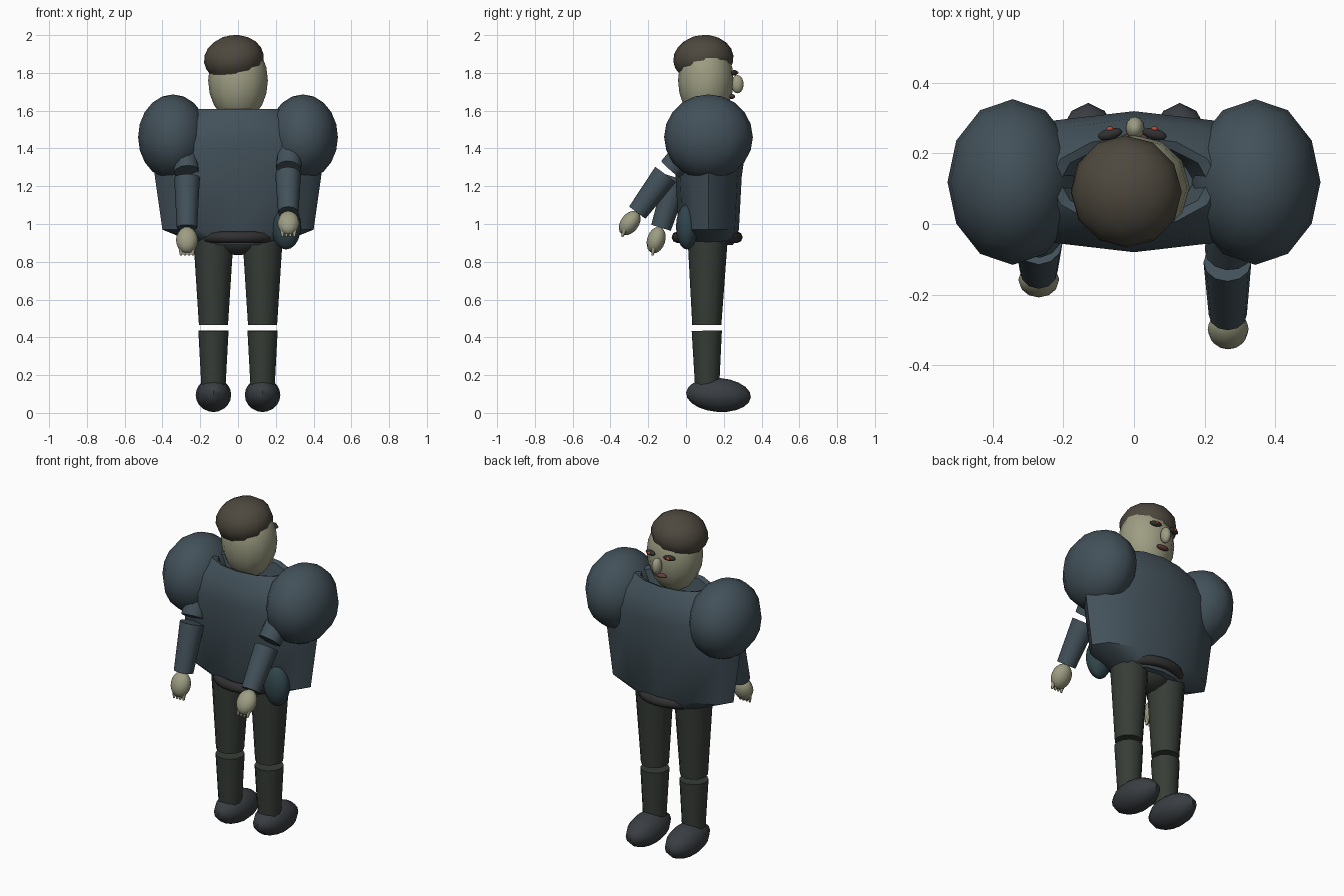
import bpy, bmesh, math
from mathutils import Vector, Matrix

if "Cube" in bpy.data.objects:
    bpy.data.objects.remove(bpy.data.objects["Cube"])


def material(name, r, g, b):
    m = bpy.data.materials.new(name)
    m.diffuse_color = (r, g, b, 1)
    m.use_nodes = True
    m.node_tree.nodes["Principled BSDF"].inputs["Base Color"].default_value = m.diffuse_color
    return m


COAT = material("coat", 0.055, 0.082, 0.10)
TROUSER = material("trouser", 0.038, 0.046, 0.038)
SHOE = material("shoe", 0.042, 0.048, 0.055)
SKIN = material("skin", 0.34, 0.34, 0.23)
HAIR = material("hair", 0.075, 0.065, 0.048)
DARK = material("dark", 0.03, 0.03, 0.03)
POUCH = material("pouch_teal", 0.03, 0.06, 0.07)
RED = material("red", 0.5, 0.06, 0.03)
LIP = material("lip", 0.12, 0.05, 0.045)


def finish(name, bm, mat, angle=50):
    bmesh.ops.recalc_face_normals(bm, faces=bm.faces)
    me = bpy.data.meshes.new(name)
    bm.to_mesh(me)
    bm.free()
    me.materials.append(mat)
    ob = bpy.data.objects.new(name, me)
    bpy.context.collection.objects.link(ob)
    bpy.ops.object.select_all(action='DESELECT')
    ob.select_set(True)
    bpy.context.view_layer.objects.active = ob
    bpy.ops.object.shade_smooth_by_angle(angle=math.radians(angle))
    return ob


def ball(name, c, r, mat, rot=(0, 0, 0), seg=12, rings=10, flat=None):
    bm = bmesh.new()
    bmesh.ops.create_uvsphere(bm, u_segments=seg, v_segments=rings, radius=1)
    if flat is not None:
        for v in bm.verts:
            v.co.z = max(v.co.z, flat)
    bmesh.ops.scale(bm, vec=r, verts=bm.verts)
    for axis, a in zip("XYZ", rot):
        bmesh.ops.rotate(bm, matrix=Matrix.Rotation(math.radians(a), 3, axis), verts=bm.verts)
    bmesh.ops.translate(bm, vec=c, verts=bm.verts)
    return finish(name, bm, mat)


def limb(name, a, b, ra, rb, mat, seg=12):
    a, b = Vector(a), Vector(b)
    d = b - a
    bm = bmesh.new()
    bmesh.ops.create_cone(bm, cap_ends=True, segments=seg, radius1=ra, radius2=rb, depth=d.length)
    q = d.to_track_quat('Z', 'Y').to_matrix()
    bmesh.ops.rotate(bm, matrix=q, verts=bm.verts)
    bmesh.ops.translate(bm, vec=(a + b) / 2, verts=bm.verts)
    return finish(name, bm, mat)


def lathe(name, rings, cy, mat, seg=12):
    bm = bmesh.new()
    loops = []
    for rx, ry, z in rings:
        loops.append([bm.verts.new((rx * math.cos(2 * math.pi * i / seg),
                                    cy + ry * math.sin(2 * math.pi * i / seg), z)) for i in range(seg)])
    for lo, hi in zip(loops, loops[1:]):
        for i in range(seg):
            j = (i + 1) % seg
            bm.faces.new((lo[i], lo[j], hi[j], hi[i]))
    bm.faces.new(loops[0])
    bm.faces.new(loops[-1])
    return finish(name, bm, mat, 35)


# Torso: twelve-sided barrel with a sunken neck opening
lathe("torso", [(0.20, 0.13, 0.89), (0.40, 0.16, 0.97), (0.44, 0.175, 1.25),
                (0.46, 0.20, 1.43), (0.36, 0.18, 1.54), (0.24, 0.13, 1.61),
                (0.21, 0.105, 1.60), (0.17, 0.08, 1.50)], 0.12, COAT)

# Belt ring and hips
belt = bmesh.new()
N, M = 24, 8
grid = [[belt.verts.new(((0.168 + 0.028 * math.cos(t)) * math.cos(p) * 1.08,
                         0.112 + (0.16 + 0.028 * math.cos(t)) * math.sin(p),
                         0.93 + 0.03 * math.sin(t)))
         for t in (2 * math.pi * j / M for j in range(M))]
        for p in (2 * math.pi * i / N for i in range(N))]
for i in range(N):
    for j in range(M):
        belt.faces.new((grid[i][j], grid[(i + 1) % N][j],
                        grid[(i + 1) % N][(j + 1) % M], grid[i][(j + 1) % M]))
finish("belt", belt, DARK)
ball("hips", (0, 0.115, 0.925), (0.15, 0.11, 0.09), TROUSER)
ball("pouch", (0.255, 0.005, 0.985), (0.078, 0.058, 0.12), POUCH)

# Legs, shoes and puffed shoulders on both sides
for s, side in ((-1, "left"), (1, "right")):
    x = 0.13 * s
    limb(side + "_thigh", (x, 0.115, 0.95), (x, 0.11, 0.465), 0.108, 0.077, TROUSER)
    limb(side + "_shin", (x, 0.11, 0.435), (x, 0.112, 0.12), 0.08, 0.063, TROUSER)
    ball(side + "_shoe", (x, 0.172, 0.095), (0.094, 0.172, 0.09), SHOE, (-4, 0, 0))
    ball(side + "_shoulder_puff", (0.344 * s, 0.119, 1.46), (0.185, 0.235, 0.226), COAT)

# Arms: upper arm, forearm, hand and fingers for each pose
poses = (("left", (-0.29, 0.09, 1.48), (-0.272, -0.04, 1.275), (-0.27, -0.05, 1.245),
          (-0.27, -0.132, 0.98), (-0.27, -0.158, 0.915)),
         ("right", (0.285, 0.09, 1.48), (0.267, -0.082, 1.29), (0.265, -0.108, 1.262),
          (0.266, -0.258, 1.06), (0.267, -0.298, 1.005)))
for side, shoulder, elbow, elbow2, wrist, palm in poses:
    limb(side + "_upper_arm", shoulder, elbow, 0.075, 0.066, COAT)
    limb(side + "_forearm", elbow2, wrist, 0.068, 0.054, COAT)
    d = (Vector(wrist) - Vector(elbow2)).normalized()
    tilt = math.degrees(math.atan2(d.y, -d.z))
    ball(side + "_hand", palm, (0.058, 0.048, 0.072), SKIN, (tilt, 0, 0))
    for k in range(4):
        base = Vector(palm) + d * 0.045 + Vector(((k - 1.5) * 0.021, 0, 0))
        limb(f"{side}_finger_{k + 1}", base, base + d * 0.022 + Vector((0, 0, -0.018)),
             0.013, 0.006, SKIN, 8)

# Head with hair and face
ball("head", (0, 0.105, 1.76), (0.158, 0.147, 0.22), SKIN)
ball("hair", (-0.022, 0.092, 1.875), (0.159, 0.16, 0.125), HAIR, (6, -8, 0), flat=-0.6)
ball("nose", (0.003, 0.272, 1.74), (0.027, 0.033, 0.048), SKIN)
for s, side in ((-1, "left"), (1, "right")):
    x = 0.063 * s - 0.005
    ball(side + "_eye", (x, 0.255, 1.80), (0.036, 0.016, 0.015), DARK, (0, 0, -14 * s))
    ball(side + "_pupil", (x, 0.268, 1.802), (0.011, 0.009, 0.009), RED)
ball("mouth", (0, 0.242, 1.675), (0.04, 0.017, 0.013), LIP)
